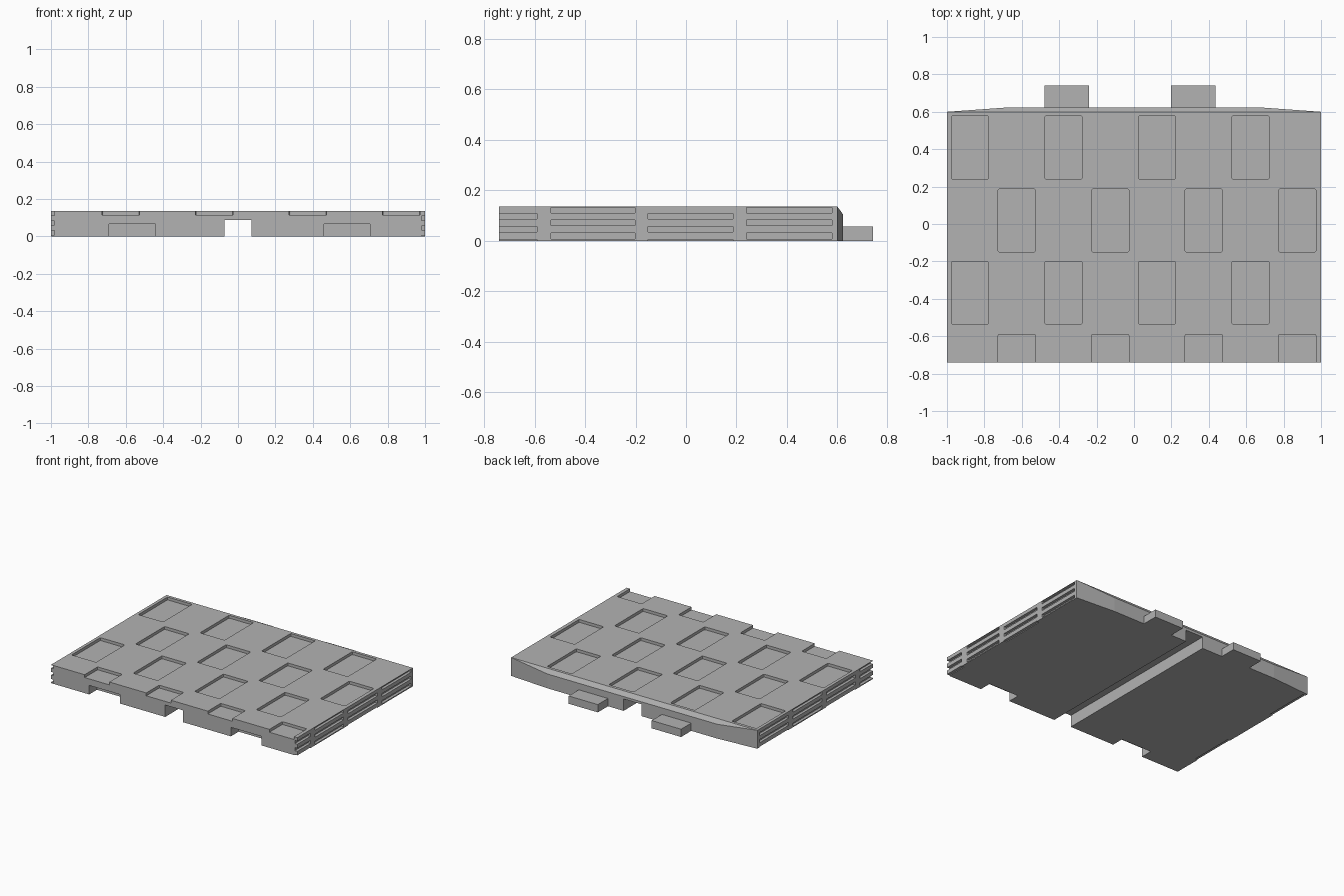
import bpy
import bmesh
from mathutils import Matrix, Vector

cube = bpy.data.objects.get("Cube")
if cube:
    bpy.data.objects.remove(cube)

grey = bpy.data.materials.new("plain grey")
grey.use_nodes = True
grey.diffuse_color = (0.45, 0.45, 0.45, 1)
grey.node_tree.nodes["Principled BSDF"].inputs["Base Color"].default_value = grey.diffuse_color

FRONT, BACK, TOP = -0.74, 0.60, 0.135


def add_box(bm, x, y, z, rounding=0):
    """Add a box spanning three (low, high) ranges, with optional rounded upright edges."""
    spans = (x, y, z)
    size = Vector([b - a for a, b in spans])
    centre = Vector([(a + b) / 2 for a, b in spans])
    verts = bmesh.ops.create_cube(
        bm, size=1, matrix=Matrix.LocRotScale(centre, None, size))["verts"]
    if rounding:
        edges = {e for v in verts for e in v.link_edges
                 if abs(e.verts[0].co.z - e.verts[1].co.z) > 0.01}
        bmesh.ops.bevel(bm, geom=list(edges), offset=rounding, segments=2,
                        profile=0.5, affect='EDGES')


def make_object(name, bm):
    bmesh.ops.recalc_face_normals(bm, faces=bm.faces[:])
    mesh = bpy.data.meshes.new(name)
    bm.to_mesh(mesh)
    bm.free()
    mesh.materials.append(grey)
    obj = bpy.data.objects.new(name, mesh)
    bpy.context.collection.objects.link(obj)
    return obj


# Slab with a shallow bulging back and chamfered upper back edge
bm = bmesh.new()
for side in (-1, 1):
    for z in (0, TOP):
        bm.verts.new((side, FRONT, z))
        bm.verts.new((side, BACK, z))
    for z in (0, 0.105):
        bm.verts.new((side * 0.69, BACK + 0.022, z))
bmesh.ops.convex_hull(bm, input=bm.verts[:])
bmesh.ops.dissolve_limit(bm, angle_limit=0.01, verts=bm.verts[:], edges=bm.edges[:])
slab = make_object("slab", bm)

cut = bmesh.new()

# Staggered rectangular pockets in the top; the front row is open
near_rows = [(0.24, 0.578), (-0.535, -0.202)]
far_rows = [(-0.15, 0.187), (FRONT - 0.1, -0.59)]
for rows, start in ((near_rows, -0.977), (far_rows, -0.727)):
    for y in rows:
        for i in range(4):
            x = start + i * 0.5
            add_box(cut, (x, x + 0.2), y, (TOP - 0.021, TOP + 0.05), 0.008)

# Alternating finger slots on both sides
upper_slots = [(0.008, 0.031), (0.06, 0.083), (0.111, 0.132)]
lower_slots = [(-0.02, 0.005), (0.034, 0.057), (0.086, 0.109)]
for side in (-1, 1):
    x = sorted((side * 0.98, side * 1.05))
    near_slots, far_slots = upper_slots, lower_slots
    if side < 0:
        near_slots, far_slots = lower_slots, upper_slots
    for rows, slots in ((near_rows, near_slots), (far_rows, far_slots)):
        for y in rows:
            for z in slots:
                add_box(cut, x, y, z)

# Underside channel and the two front sockets
add_box(cut, (-0.073, 0.071), (-1, 1), (-0.1, 0.087))
for x in ((-0.69, -0.44), (0.46, 0.707)):
    add_box(cut, x, (FRONT - 0.1, FRONT + 0.09), (-0.1, 0.066))

cutter = make_object("slot_cutter", cut)
cutter.hide_render = True
mod = slab.modifiers.new("slots", 'BOOLEAN')
mod.operation = 'DIFFERENCE'
mod.solver = 'EXACT'
mod.object = cutter
bpy.context.view_layer.objects.active = slab
bpy.ops.object.modifier_apply(modifier=mod.name)
bpy.data.objects.remove(cutter)

# Locking tabs at the back
for name, x in (("right_tab", (-0.478, -0.24)), ("left_tab", (0.198, 0.435))):
    bm = bmesh.new()
    add_box(bm, x, (BACK + 0.01, 0.74), (0, 0.057))
    make_object(name, bm)
